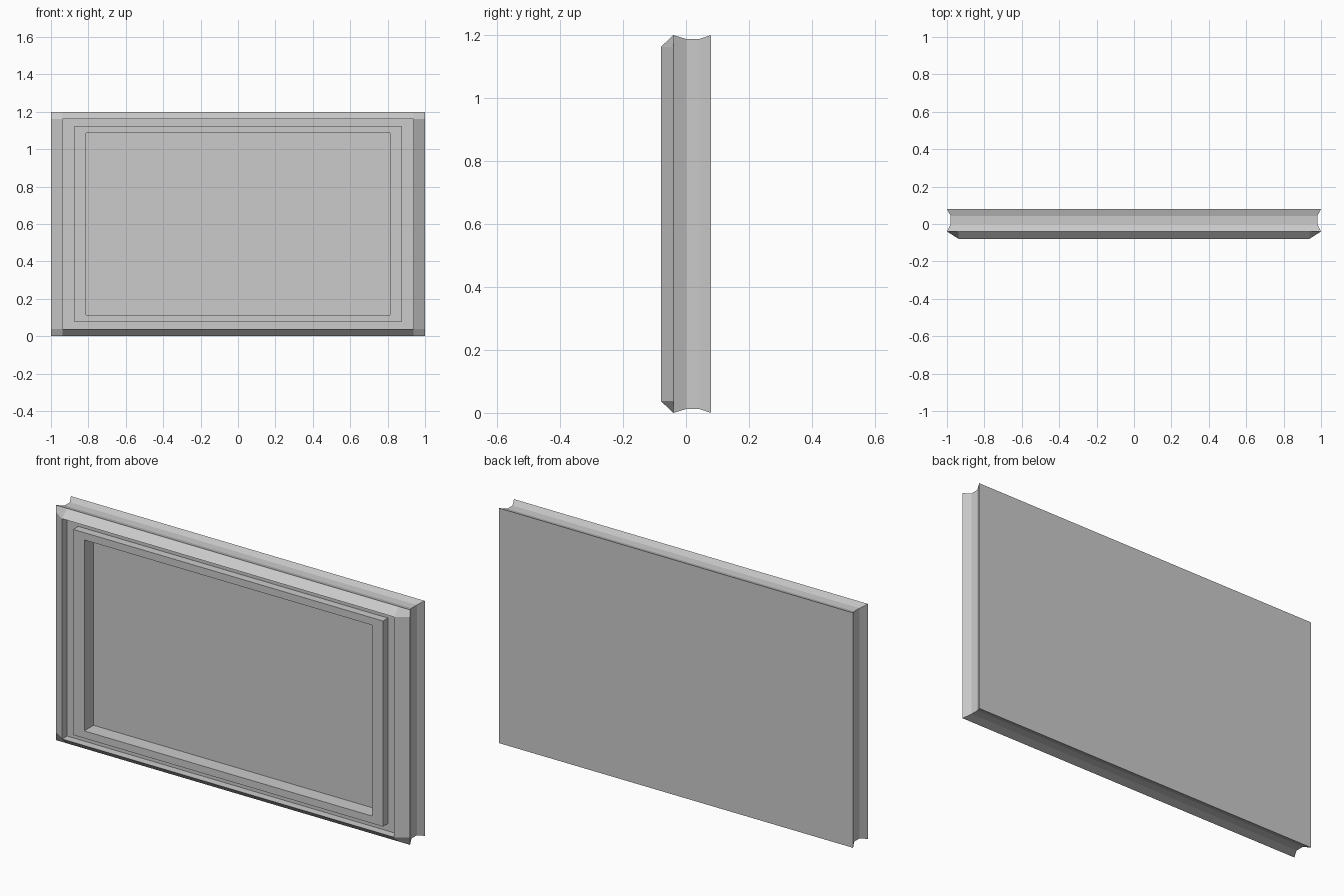
import bpy, bmesh

if "Cube" in bpy.data.objects:
    bpy.data.objects.remove(bpy.data.objects["Cube"])

HALF_W, HALF_H = 1.0, 0.6      # overall half width and half height
SIGNS = [(-1, -1), (1, -1), (1, 1), (-1, 1)]
RIM = 0.9375                   # proportional size of the front rim


def pt(sx, sz, y):
    """Point from proportional x / z and real depth, standing on z = 0."""
    return (sx * HALF_W, y, sz * HALF_H + HALF_H)


def ring(bm, scale, y):
    return [bm.verts.new(pt(a * scale, b * scale, y)) for a, b in SIGNS]


def loft(name, profile, cap_first=False, cap_last=False):
    """Skin rectangular rings running from back to front and inward."""
    bm = bmesh.new()
    rings = [ring(bm, s, y) for s, y in profile]
    for r1, r2 in zip(rings, rings[1:]):
        for i in range(4):
            j = (i + 1) % 4
            bm.faces.new((r1[i], r1[j], r2[j], r2[i]))
    if cap_first:
        bm.faces.new(rings[0][::-1])
    if cap_last:
        bm.faces.new(rings[-1])
    return finish(name, bm)


def finish(name, bm):
    mesh = bpy.data.meshes.new(name)
    bm.to_mesh(mesh)
    bm.free()
    obj = bpy.data.objects.new(name, mesh)
    bpy.context.collection.objects.link(obj)
    return obj


# back plate with the concave channel around its edge
loft("back_plate", [(1, 0.08), (0.98, 0.043), (0.98, 0.0), (1, -0.04)],
     cap_first=True)

# sloping outer rim with separate corner patches
bm = bmesh.new()
inner = ring(bm, RIM, -0.08)
outer = ring(bm, 1, -0.04)
before, after = [], []
for k, (a, b) in enumerate(SIGNS):
    horiz = bm.verts.new(pt(a * RIM, b, -0.04))
    vert = bm.verts.new(pt(a, b * RIM, -0.04))
    before.append(vert if k % 2 == 0 else horiz)
    after.append(horiz if k % 2 == 0 else vert)
for i in range(4):
    j = (i + 1) % 4
    bm.faces.new((before[i], outer[i], after[i], inner[i]))
    bm.faces.new((after[i], before[j], inner[j], inner[i]))
finish("outer_rim", bm)

# groove, raised inner frame and sunken panel
loft("inner_frame_and_panel",
     [(RIM, -0.08), (RIM, -0.04), (0.875, -0.04), (0.875, -0.08),
      (0.8125, -0.08), (0.8125, -0.005)], cap_last=True)
